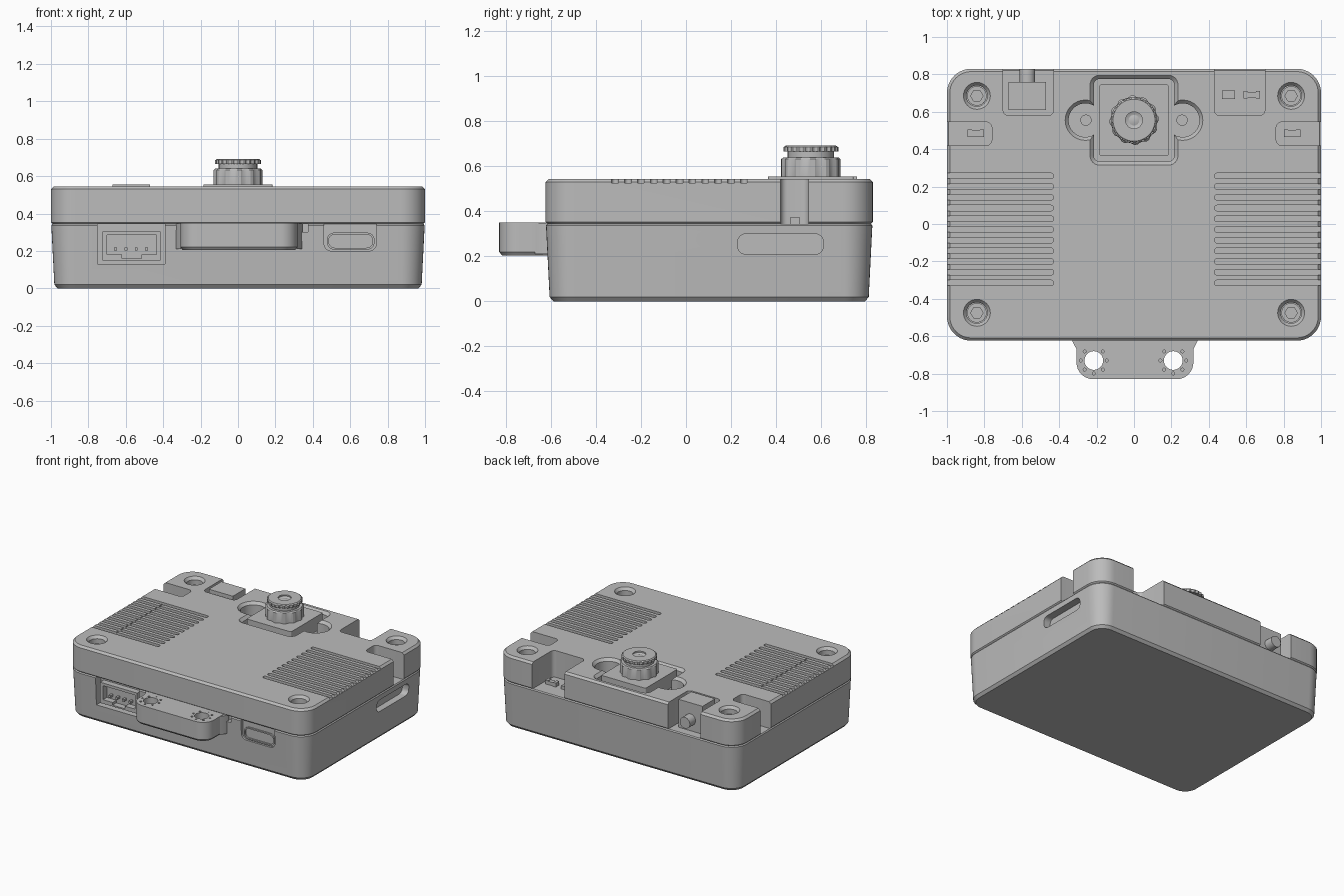
import bpy, bmesh
from math import sin, cos, pi

if "Cube" in bpy.data.objects:
    bpy.data.objects.remove(bpy.data.objects["Cube"], do_unlink=True)

grey = bpy.data.materials.new("plain grey")
grey.use_nodes = True
COLOUR = (0.5, 0.5, 0.5, 1)
grey.diffuse_color = COLOUR
grey.node_tree.nodes["Principled BSDF"].inputs["Base Color"].default_value = COLOUR


# Outlines
def rrect(cx, cy, w, h, r=0.0, seg=6):
    if r <= 0:
        return [(cx + a * w / 2, cy + b * h / 2) for a, b in ((1, 1), (-1, 1), (-1, -1), (1, -1))]
    pts = []
    for k, (a, b) in enumerate(((1, 1), (-1, 1), (-1, -1), (1, -1))):
        for i in range(seg + 1):
            t = (k + i / seg) * pi / 2
            pts.append((cx + a * (w / 2 - r) + r * cos(t), cy + b * (h / 2 - r) + r * sin(t)))
    return pts


def span(x0, x1, y0, y1, r=0.0):
    return rrect((x0 + x1) / 2, (y0 + y1) / 2, x1 - x0, y1 - y0, r)


def circle(cx, cy, r, n=32, rib=0.0):
    # alternate pairs of points are pulled in by the rib depth
    return [(cx + (r - rib * (i // 2 % 2)) * cos(2 * pi * i / n),
             cy + (r - rib * (i // 2 % 2)) * sin(2 * pi * i / n)) for i in range(n)]


# Solids
def loft(name, rings, axis="z"):
    place = {"z": lambda u, v, w: (u, v, w), "y": lambda u, v, w: (u, w, v),
             "x": lambda u, v, w: (w, u, v)}[axis]
    bm = bmesh.new()
    loops = [[bm.verts.new(place(u, v, w)) for u, v in pts] for pts, w in rings]
    n = len(loops[0])
    for a, b in zip(loops, loops[1:]):
        for i in range(n):
            bm.faces.new((a[i], a[(i + 1) % n], b[(i + 1) % n], b[i]))
    bm.faces.new(loops[0])
    bm.faces.new(loops[-1])
    bmesh.ops.recalc_face_normals(bm, faces=bm.faces)
    mesh = bpy.data.meshes.new(name)
    bm.to_mesh(mesh)
    bm.free()
    mesh.materials.append(grey)
    ob = bpy.data.objects.new(name, mesh)
    bpy.context.collection.objects.link(ob)
    return ob


def prism(name, pts, lo, hi, axis="z"):
    return loft(name, [(pts, lo), (pts, hi)], axis)


def activate(ob):
    bpy.ops.object.select_all(action="DESELECT")
    ob.select_set(True)
    bpy.context.view_layer.objects.active = ob


def cut(ob, pts, lo, hi, axis="z", rings=None):
    tool = loft("cutter", rings or [(pts, lo), (pts, hi)], axis)
    tool.hide_render = True
    mod = ob.modifiers.new("cut", "BOOLEAN")
    mod.operation, mod.solver, mod.object = "DIFFERENCE", "EXACT", tool
    activate(ob)
    bpy.ops.object.modifier_apply(modifier=mod.name)
    bpy.data.objects.remove(tool, do_unlink=True)


def shell(inset):
    return rrect(0, 0.103, 2 - 2 * inset, 1.454 - 2 * inset, 0.13 - inset, 10)


SEAM, TOP = 0.345, 0.545

# Case base with tapered walls
base = loft("case_base", [(shell(0.035), 0), (shell(0.018), 0.02),
                          (shell(0.002), SEAM - 0.008), (shell(0.008), SEAM)])
cut(base, span(0.23, 0.61, 0.21, 0.3, 0.035), 0.94, 1.1, "x")
cut(base, span(-0.75, -0.39, 0.13, 0.4), -0.8, -0.56, "y")
cut(base, span(0.46, 0.74, 0.2, 0.4, 0.04), -0.8, -0.6, "y")
cut(base, span(0.32, 0.375, 0.3, 0.4), -0.8, -0.58, "y")

# Lid with chamfered rim
lid = loft("case_lid", [(shell(0.008), SEAM), (shell(0), SEAM + 0.008),
                        (shell(0), TOP - 0.015), (shell(0.015), TOP)])
for s in (-1, 1):
    # back corner bays and side bays, open down to the board
    cut(lid, rrect(s * 0.565, 0.78, 0.27, 0.4, 0.03), 0.3, 0.6)
    cut(lid, rrect(s * 0.93, 0.4825, 0.34, 0.125, 0.03), 0.3, 0.6)
    # cooling slots
    for i in range(11):
        cut(lid, rrect(s * 0.765, 0.257 - 0.0572 * i, 0.67, 0.03, 0.0145), TOP - 0.018, 0.6)
    # screw wells
    for y in (0.685, -0.475):
        x = s * 0.84
        cut(lid, None, 0, 0, rings=[(circle(x, y, 0.056), 0.46), (circle(x, y, 0.056), 0.525),
                                    (circle(x, y, 0.072), TOP), (circle(x, y, 0.072), 0.6)])
        screw = prism("screw", circle(x, y, 0.052), 0.44, 0.49)
        cut(screw, circle(x, y, 0.033, 6), 0.465, 0.6)
cut(lid, span(-0.803, -0.797, -0.33, 0.272), TOP - 0.008, 0.6)

# Camera recess: square well with two round ears
CY = 0.555
FLOOR = 0.445
for pts, wide in [(rrect(0, CY, 0.43, 0.44, 0.03), rrect(0, CY, 0.47, 0.48, 0.05)),
                  (circle(-0.26, CY, 0.09), circle(-0.26, CY, 0.108)),
                  (circle(0.26, CY, 0.09), circle(0.26, CY, 0.108))]:
    cut(lid, None, 0, 0, rings=[(pts, FLOOR), (pts, TOP - 0.02), (wide, TOP), (wide, 0.6)])
for s in (-1, 1):
    prism("camera_screw", circle(s * 0.257, CY, 0.03, 20), FLOOR - 0.01, FLOOR + 0.015)
prism("camera_block", rrect(0, CY, 0.37, 0.38, 0.01), FLOOR - 0.01, 0.555)


# Lens: ribbed barrel, neck, and knurled ring with a stepped opening
def lens_rings(*steps):
    return [(circle(0, CY, r, 48), z) for r, z in steps]


barrel = [(circle(0, CY, 0.132, 48, 0.008), z) for z in (0.55, 0.632)]
loft("lens_barrel", barrel + [(circle(0, CY, 0.122, 48), 0.64)])
loft("lens_neck", lens_rings((0.103, 0.63), (0.103, 0.668)))
ring = loft("lens_ring", [(circle(0, CY, 0.122, 96, 0.006), z) for z in (0.666, 0.685)]
            + [(circle(0, CY, 0.112, 96), 0.692)])
cut(ring, None, 0, 0, rings=lens_rings((0.03, 0.674), (0.045, 0.682), (0.045, 0.8)))
loft("lens_glass", lens_rings((0.028, 0.668), (0.028, 0.676), (0.012, 0.681)))

# Mounting tab with two ringed holes
TX = 0.005
tab = loft("mounting_tab", [(rrect(TX, -0.68, 0.6, 0.276, 0.078, 8), 0.205),
                            (rrect(TX, -0.68, 0.625, 0.3, 0.09, 8), 0.22),
                            (rrect(TX, -0.68, 0.625, 0.3, 0.09, 8), 0.35)])
prism("tab_root", [(-0.335, -0.6), (-0.328, -0.63), (-0.307, -0.67),
                   (0.317, -0.67), (0.338, -0.63), (0.345, -0.6)], 0.21, 0.348)
for x in (-0.215, 0.21):
    cut(tab, circle(x, -0.73, 0.05), 0.1, 0.5)
    for i in range(8):
        t = i * pi / 4
        cut(tab, circle(x + 0.069 * cos(t), -0.73 + 0.069 * sin(t), 0.008, 10), 0.33, 0.5)

# Front four-pin socket
socket = prism("pin_socket", span(-0.725, -0.415, 0.15, 0.305), -0.605, -0.5, "y")
cut(socket, span(-0.7, -0.435, 0.18, 0.285), -0.7, -0.53, "y")
cut(socket, span(-0.62, -0.515, 0.16, 0.2), -0.7, -0.56, "y")
for i in range(4):
    prism("socket_pin", rrect(-0.655 + 0.0555 * i, 0.21, 0.016, 0.016), -0.59, -0.52, "y")

# Front oval port
port = prism("oval_port", span(0.475, 0.73, 0.207, 0.298, 0.04), -0.61, -0.55, "y")
cut(port, span(0.485, 0.72, 0.217, 0.288, 0.032), -0.7, -0.575, "y")
prism("port_tongue", span(0.52, 0.685, 0.245, 0.26), -0.6, -0.57, "y")

# Push button in the back bay
prism("button_body", span(-0.67, -0.47, 0.61, 0.76), 0.34, 0.555)
prism("button_plunger", circle(-0.57, 0.43, 0.042, 24), 0.75, 0.828, "y")

# Small board components in the bays
prism("chip", rrect(0.505, 0.69, 0.07, 0.045), 0.34, 0.37)
for x, y in ((0.63, 0.69), (0.845, 0.485), (-0.845, 0.485)):
    prism("component_body", rrect(x, y, 0.045, 0.034), 0.34, 0.37)
    for s in (-1, 1):
        prism("component_end", rrect(x + s * 0.033, y, 0.022, 0.04), 0.34, 0.375)

# Smooth the curved walls and keep hard edges
for ob in bpy.context.collection.objects:
    if ob.type == "MESH" and grey.name in ob.data.materials:
        activate(ob)
        bpy.ops.object.shade_smooth_by_angle(angle=0.5)
